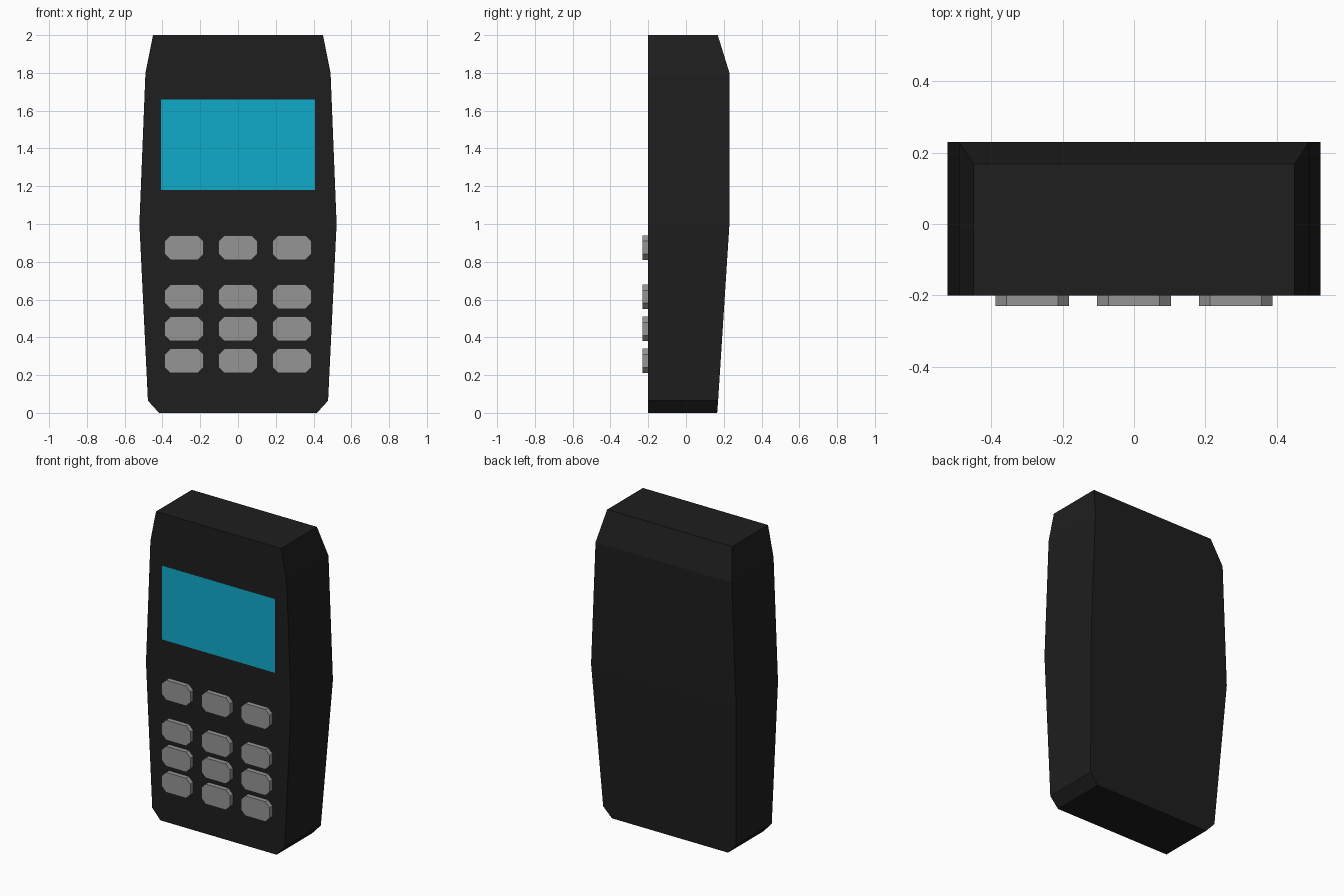
import bpy
import bmesh

if "Cube" in bpy.data.objects:
    bpy.data.objects.remove(bpy.data.objects["Cube"])

FRONT = -0.2


def material(name, rgb):
    mat = bpy.data.materials.new(name)
    mat.diffuse_color = (*rgb, 1)
    mat.use_nodes = True
    mat.node_tree.nodes["Principled BSDF"].inputs["Base Color"].default_value = mat.diffuse_color
    return mat


def loft(name, rings, mat=None):
    """Skin a stack of matching closed rings and cap both ends."""
    bm = bmesh.new()
    loops = [[bm.verts.new(p) for p in ring] for ring in rings]
    n = len(loops[0])
    for a, b in zip(loops, loops[1:]):
        for i in range(n):
            j = (i + 1) % n
            bm.faces.new((a[i], a[j], b[j], b[i]))
    bm.faces.new(loops[0][::-1])
    bm.faces.new(loops[-1])
    bmesh.ops.recalc_face_normals(bm, faces=bm.faces)
    mesh = bpy.data.meshes.new(name)
    bm.to_mesh(mesh)
    bm.free()
    obj = bpy.data.objects.new(name, mesh)
    bpy.context.collection.objects.link(obj)
    if mat:
        mesh.materials.append(mat)
    return obj


black = material("black_plastic", (0.013, 0.013, 0.013))
cyan = material("cyan_screen", (0.005, 0.41, 0.6))
grey = material("grey_keys", (0.3, 0.3, 0.3))

# Casing: rectangular sections given as (z, half width, back y)
sections = [(0, 0.418, 0.165), (0.065, 0.477, 0.17), (1.0, 0.522, 0.23),
            (1.8, 0.49, 0.23), (2.0, 0.45, 0.168)]
loft("casing", [[(-w, FRONT, z), (w, FRONT, z), (w, back, z), (-w, back, z)]
                for z, w, back in sections], black)

# Screen: thin panel practically flush with the front
loft("screen", [[(-0.407, y, 1.18), (0.407, y, 1.18), (0.407, y, 1.66), (-0.407, y, 1.66)]
                for y in (FRONT + 0.001, FRONT - 0.001)], cyan)


# Keys: extruded rectangles with clipped corners
def key(name, cx, cz, w=0.103, h=0.065, c=0.031):
    outline = [(w, h - c), (w - c, h), (c - w, h), (-w, h - c),
               (-w, c - h), (c - w, -h), (w - c, -h), (w, c - h)]
    loft(name, [[(cx + x, y, cz + z) for x, z in outline]
                for y in (FRONT + 0.005, -0.23)], grey)


for row, cz in enumerate((0.875, 0.615, 0.445, 0.275)):
    for col, cx in enumerate((-0.285, 0, 0.285)):
        key(f"key_{row + 1}_{col + 1}", cx, cz)
